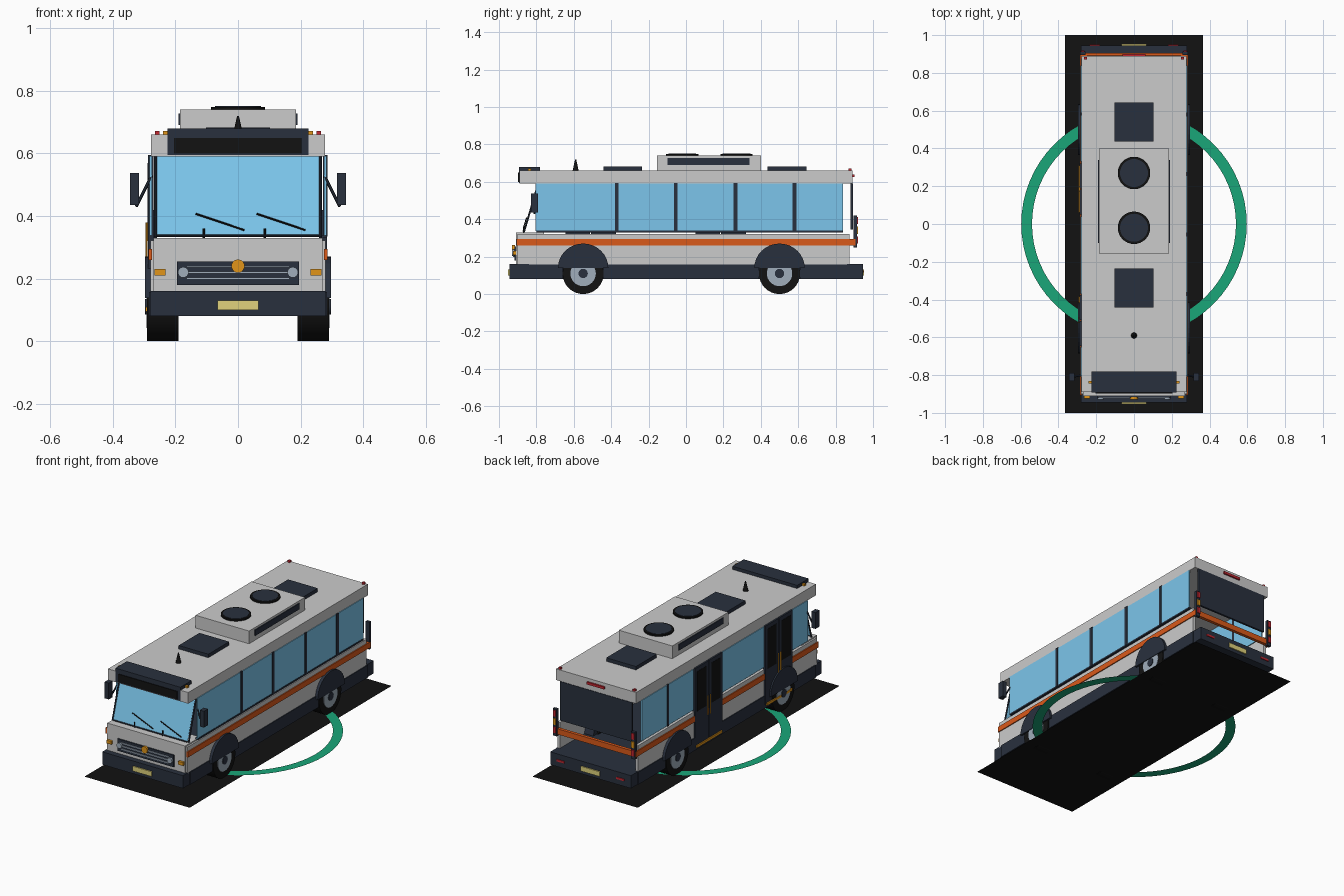
import bpy, math
from mathutils import Vector

if "Cube" in bpy.data.objects:
    bpy.data.objects.remove(bpy.data.objects["Cube"])


def mat(name, *rgb):
    m = bpy.data.materials.new(name)
    m.diffuse_color = (*rgb, 1)
    m.use_nodes = True
    m.node_tree.nodes["Principled BSDF"].inputs["Base Color"].default_value = m.diffuse_color
    return m


DARK = mat("slate", .022, .03, .048)
BLACK = mat("black", .006, .006, .006)
GLASS = mat("glass", .2, .56, .83)
ORANGE = mat("orange", .7, .1, .01)
AMBER = mat("amber", .75, .3, .01)
YELLOW = mat("pale_yellow", .75, .65, .2)
RED = mat("red", .55, .02, .03)
GREEN = mat("green", .01, .38, .19)
STEEL = mat("steel", .35, .42, .5)


def mesh(name, verts, faces, m=None):
    d = bpy.data.meshes.new(name)
    d.from_pydata(verts, [], faces)
    d.update()
    o = bpy.data.objects.new(name, d)
    bpy.context.collection.objects.link(o)
    if m:
        d.materials.append(m)
    return o


def box(name, x, y, z, m=None):
    v = [(a, b, c) for a in sorted(x) for b in sorted(y) for c in sorted(z)]
    f = [(0, 1, 3, 2), (4, 6, 7, 5), (0, 4, 5, 1), (2, 3, 7, 6), (0, 2, 6, 4), (1, 5, 7, 3)]
    return mesh(name, v, f, m)


def cyl(name, loc, r, depth, axis, m=None, n=32, r2=None):
    rot = {'X': (0, math.pi / 2, 0), 'Y': (math.pi / 2, 0, 0), 'Z': (0, 0, 0)}[axis]
    bpy.ops.mesh.primitive_cone_add(vertices=n, radius1=r, radius2=r if r2 is None else r2,
                                    depth=depth, location=loc, rotation=rot)
    o = bpy.context.object
    o.name = name
    if m:
        o.data.materials.append(m)
    bpy.ops.object.shade_smooth_by_angle()
    return o


def rod(name, a, b, r, m):
    a, b = Vector(a), Vector(b)
    o = cyl(name, (a + b) / 2, r, (b - a).length, 'Z', m, 8)
    o.rotation_euler = (b - a).to_track_quat('Z', 'Y').to_euler()
    return o


# ground sheet and ring marker
mesh("ground_sheet", [(-.365, -1, .003), (.365, -1, .003), (.365, 1, .003), (-.365, 1, .003)],
     [(0, 1, 2, 3)], BLACK)
N = 64
ring = [(r * math.cos(2 * math.pi * i / N), r * math.sin(2 * math.pi * i / N), .005)
        for i in range(N) for r in (.54, .597)]
mesh("ground_ring", ring, [(2 * i, 2 * i + 1, (2 * i + 3) % (2 * N), (2 * i + 2) % (2 * N))
                           for i in range(N)], GREEN)

# chassis, floor and bumpers
box("chassis", (-.18, .18), (-.87, .87), (.08, .15), DARK)
box("floor", (-.265, .265), (-.89, .88), (.145, .16), DARK)
box("front_bumper", (-.28, .28), (-.945, -.84), (.08, .16), DARK)
box("rear_bumper", (-.28, .28), (.86, .945), (.08, .16), DARK)
box("front_plate", (-.065, .065), (-.952, -.94), (.1, .13), YELLOW)
box("rear_plate", (-.065, .065), (.94, .952), (.1, .13), YELLOW)

# front wall, cowl and rear crossbar
box("front_wall", (-.27, .27), (-.91, -.885), (.16, .33))
box("cowl", (-.27, .27), (-.91, -.76), (.315, .33))
box("rear_stripe", (-.275, .275), (.885, .905), (.26, .295), ORANGE)
box("rear_panel", (-.25, .25), (.88, .893), (.345, .59), DARK)

# roof and roof equipment
box("roof", (-.278, .278), (-.89, .89), (.59, .66))
box("destination_box", (-.225, .225), (-.893, -.78), (.595, .68), DARK)
box("destination_face", (-.205, .205), (-.897, -.89), (.6, .65), BLACK)
box("cooling_unit", (-.185, .185), (-.155, .40), (.66, .74))
for y in (-.02, .27):
    cyl("fan_rim", (0, y, .743), .086, .012, 'Z', BLACK)
    cyl("fan_cover", (0, y, .746), .074, .01, 'Z', DARK)
for y in (-.338, .54):
    box("roof_hatch", (-.103, .103), (y - .103, y + .103), (.66, .682), DARK)
cyl("antenna", (0, -.59, .69), .016, .06, 'Z', BLACK, 12, .003)
box("rear_brake_light", (-.06, .06), (.885, .9), (.625, .64), RED)

# windshield, leaning back
mesh("windshield", [(-.258, -.868, .335), (.258, -.868, .335), (.258, -.79, .59), (-.258, -.79, .59)],
     [(0, 1, 2, 3)], GLASS)


def shield_y(z):
    return -.875 + (z - .335) * .31


for a, b in ((.02, -.135), (.215, .06)):
    rod("wiper", (a, shield_y(.355), .355), (b, shield_y(.407), .407), .003, BLACK)
    px = a - .13
    rod("wiper_pivot", (px, -.868, .33), (px, -.868, .36), .004, BLACK)
rod("windshield_sill", (-.258, -.87, .337), (.258, -.87, .337), .004, DARK)

# grille, badge
box("grille", (-.195, .195), (-.918, -.9), (.18, .255), DARK)
for z in (.2, .219, .238):
    box("grille_bar", (-.165, .165), (-.924, -.91), (z - .003, z + .003), STEEL)
cyl("grille_badge", (0, -.922, .24), .021, .014, 'Y', AMBER)

# everything present on both sides
for s in (1, -1):
    box("side_wall", (s * .262, s * .28), (-.9, .875), (.155, .322))
    box("side_stripe", (s * .275, s * .286), (-.905, .905), (.26, .295), ORANGE)
    box("lower_trim", (s * .265, s * .284), (-.8, .84), (.33, .34), DARK) if s > 0 else None
    for y0, y1 in ((-.88, -.66), (-.44, .39), (.61, .88)):
        box("skirt", (s * .16, s * .285), (y0, y1), (.08, .158), DARK)
    for y in (-.55, .5):
        # wheel
        cyl("tyre", (s * .24, y, .11), .11, .1, 'X', BLACK)
        cyl("rim", (s * .245, y, .11), .068, .096, 'X', STEEL)
        cyl("hub", (s * .25, y, .11), .025, .094, 'X', DARK, 16)
        # half-round wheel arch
        n = 16
        prof = [(y + .135 * math.cos(math.pi * i / n), .138 + .132 * math.sin(math.pi * i / n))
                for i in range(n + 1)]
        v = [(s * x, a, b) for x in (.2, .297) for a, b in prof]
        k = n + 1
        f = [(i, (i + 1) % k, k + (i + 1) % k, k + i) for i in range(k)]
        mesh("wheel_arch", v, f + [tuple(range(k)), tuple(range(k, 2 * k))], DARK)
    # lights
    cyl("headlight", (s * .175, -.92, .22), .017, .02, 'Y', STEEL, 24)
    box("turn_signal", (s * .232, s * .266), (-.925, -.905), (.21, .23), AMBER)
    box("roof_marker_front", (s * .222, s * .24), (-.845, -.83), (.66, .671), AMBER)
    box("roof_marker_rear", (s * .25, s * .265), (.87, .885), (.66, .672), RED)
    box("bumper_reflector", (s * .18, s * .235), (.94, .95), (.115, .127), RED)
    box("tail_light_column", (s * .258, s * .285), (.895, .913), (.25, .42), DARK)
    for z, m in ((.27, RED), (.322, AMBER), (.374, RED)):
        box("tail_light", (s * .262, s * .281), (.91, .919), (z, z + .038), m)
    # mirrors
    box("mirror", (s * .316, s * .345), (-.83, -.79), (.435, .537), DARK)
    rod("mirror_arm", (s * .275, -.8, .53), (s * .325, -.81, .43), .005, DARK)
    # cooling unit side grille
    box("cooling_grille", (s * .18, s * .19), (-.1, .34), (.69, .727), DARK)
    # windshield pillar along the glass edge
    rod("windshield_pillar", (s * .264, -.866, .333), (s * .264, -.79, .59), .005, DARK)

# right windows
box("right_glass", (.274, .282), (-.805, .84), (.337, .592), GLASS)
for y in (-.37, -.055, .265, .58):
    box("window_divider", (.272, .286), (y - .01, y + .01), (.335, .595), DARK)

# left windows between the doors
for y0, y1 in ((-.805, -.65), (-.37, .04), (.33, .84)):
    box("left_glass", (-.282, -.274), (y0, y1), (.337, .592), GLASS)
box("left_divider", (-.286, -.272), (.575, .59), (.335, .595), DARK)

# double doors with steps and handles
for y in (-.51, .185):
    for t in (-1, 1):
        box("door_leaf", (-.288, -.27), (y + t * .003, y + t * .135), (.1, .595), DARK)
        box("door_glass", (-.2895, -.28), (y + t * .025, y + t * .115), (.32, .57), BLACK)
        rod("door_handle", (-.292, y + t * .012, .26), (-.292, y + t * .012, .38), .003, AMBER)
    box("door_step", (-.295, -.26), (y - .125, y + .125), (.095, .11), AMBER)
